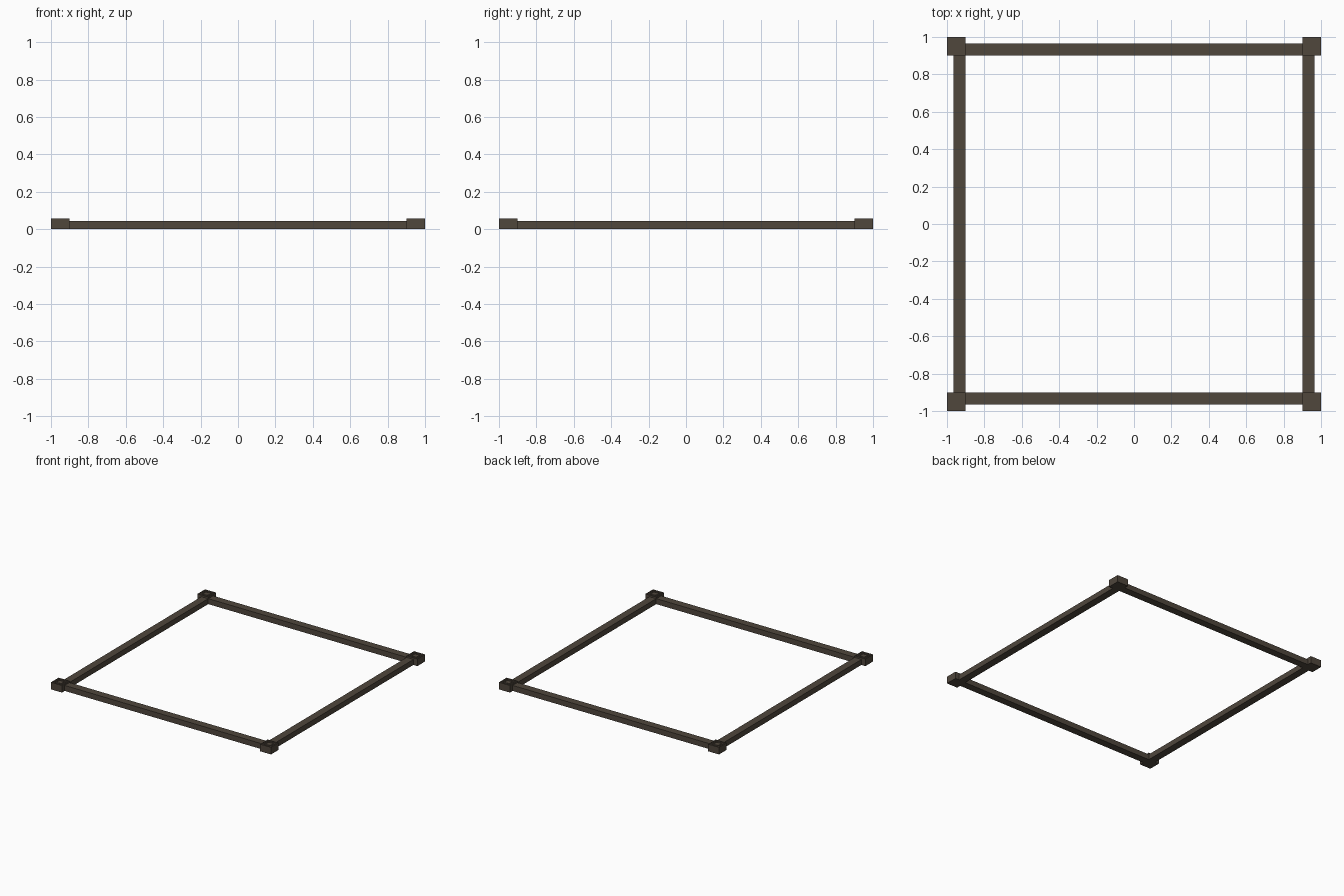
import bpy, bmesh

if "Cube" in bpy.data.objects:
    bpy.data.objects.remove(bpy.data.objects["Cube"])

wood = bpy.data.materials.new("dark brown wood")
wood.diffuse_color = (0.080, 0.063, 0.046, 1)
wood.use_nodes = True
wood.node_tree.nodes["Principled BSDF"].inputs["Base Color"].default_value = wood.diffuse_color


def finish(name, bm):
    bmesh.ops.recalc_face_normals(bm, faces=bm.faces)
    mesh = bpy.data.meshes.new(name)
    bm.to_mesh(mesh)
    bm.free()
    mesh.materials.append(wood)
    obj = bpy.data.objects.new(name, mesh)
    bpy.context.collection.objects.link(obj)
    return obj


def box(x0, x1, y0, y1, z0, z1):
    bm = bmesh.new()
    bmesh.ops.create_cube(bm, size=1)
    for v in bm.verts:
        v.co = (x1 if v.co.x > 0 else x0, y1 if v.co.y > 0 else y0, z1 if v.co.z > 0 else z0)
    return bm


# corner blocks with concentric square grooves cut in the top
for sy, depth in ((-1, "front"), (1, "back")):
    for sx, side in ((-1, "left"), (1, "right")):
        cx, cy = 0.95 * sx, 0.95 * sy
        bm = box(cx - 0.05, cx + 0.05, cy - 0.05, cy + 0.05, 0, 0.058)
        top = max(bm.faces, key=lambda f: f.calc_center_median().z)
        for i in range(5):
            bmesh.ops.inset_region(bm, faces=[top], thickness=0.008)
            # step down and up alternately
            bmesh.ops.inset_region(bm, faces=[top], thickness=0.0005)
            for v in top.verts:
                v.co.z = 0.055 if i % 2 == 0 else 0.058
        finish(f"{depth}_{side}_corner_block", bm)

# rails between the blocks, flush with the inner faces of the blocks
for s, a, b in ((-1, "front", "left"), (1, "back", "right")):
    lo, hi = sorted((0.902 * s, 0.964 * s))
    finish(f"{a}_rail", box(-0.902, 0.902, lo, hi, 0, 0.045))
    finish(f"{b}_rail", box(lo, hi, -0.902, 0.902, 0, 0.045))
